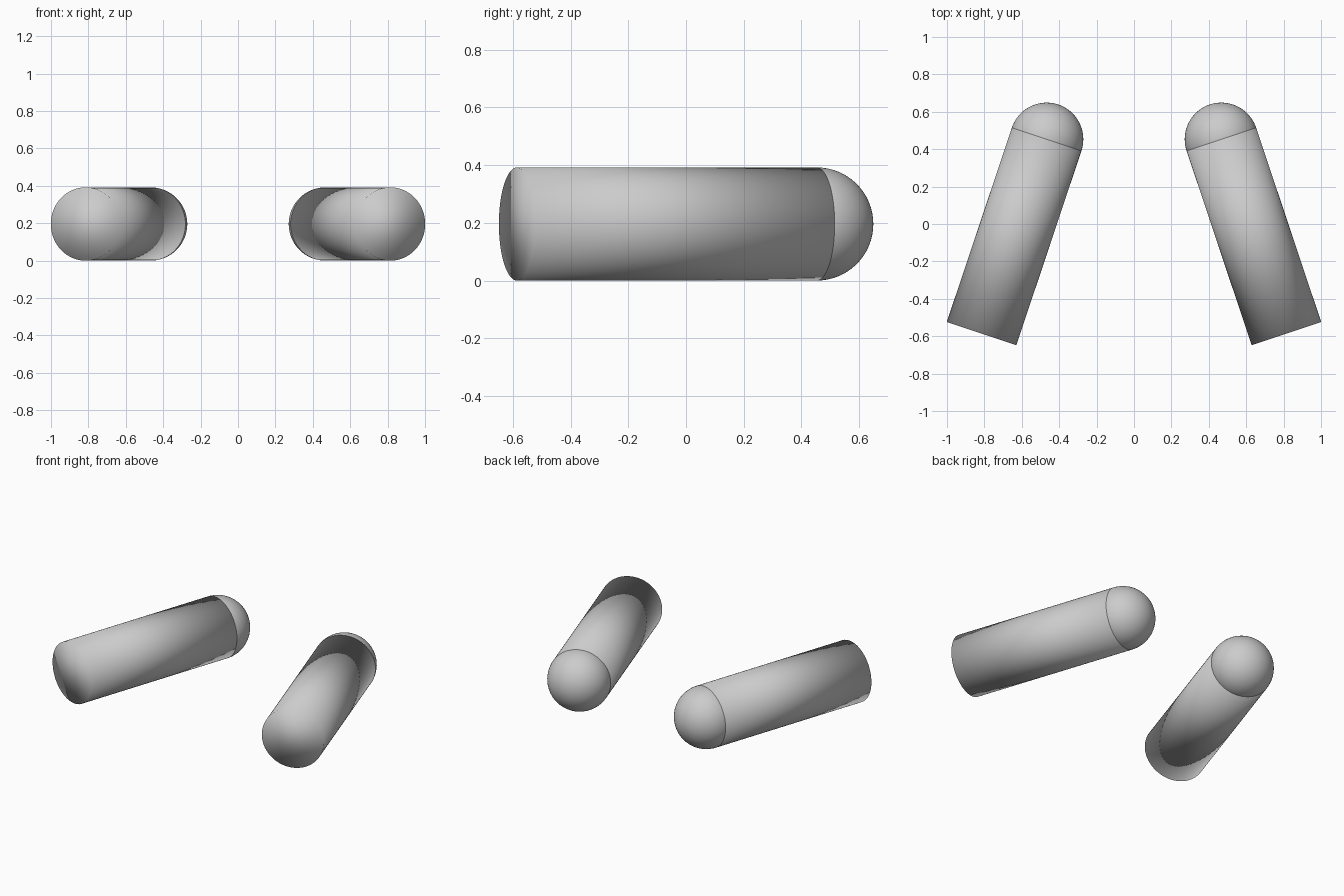
import bpy
from mathutils import Vector

if "Cube" in bpy.data.objects:
    bpy.data.objects.remove(bpy.data.objects["Cube"])

R = 0.196
TIP = Vector((0.467, 0.453, R))     # centre of the rounded end
BASE = Vector((0.815, -0.586, R))   # centre of the flat end


def smooth(obj):
    for p in obj.data.polygons:
        p.use_smooth = True


def capsule(side, name):
    flip = Vector((side, 1, 1))
    tip, base = TIP * flip, BASE * flip
    axis = tip - base

    # Straight body with a flat front end, soft shaded throughout
    bpy.ops.mesh.primitive_cylinder_add(
        vertices=64, radius=R, depth=axis.length, location=(tip + base) / 2,
        rotation=axis.to_track_quat('Z', 'Y').to_euler())
    body = bpy.context.object
    body.name = name + "_body"
    smooth(body)

    # Ball that rounds the back end
    bpy.ops.mesh.primitive_uv_sphere_add(
        segments=64, ring_count=32, radius=R, location=tip)
    ball = bpy.context.object
    ball.name = name + "_rounded_end"
    smooth(ball)


capsule(-1, "left_tube")
capsule(1, "right_tube")
